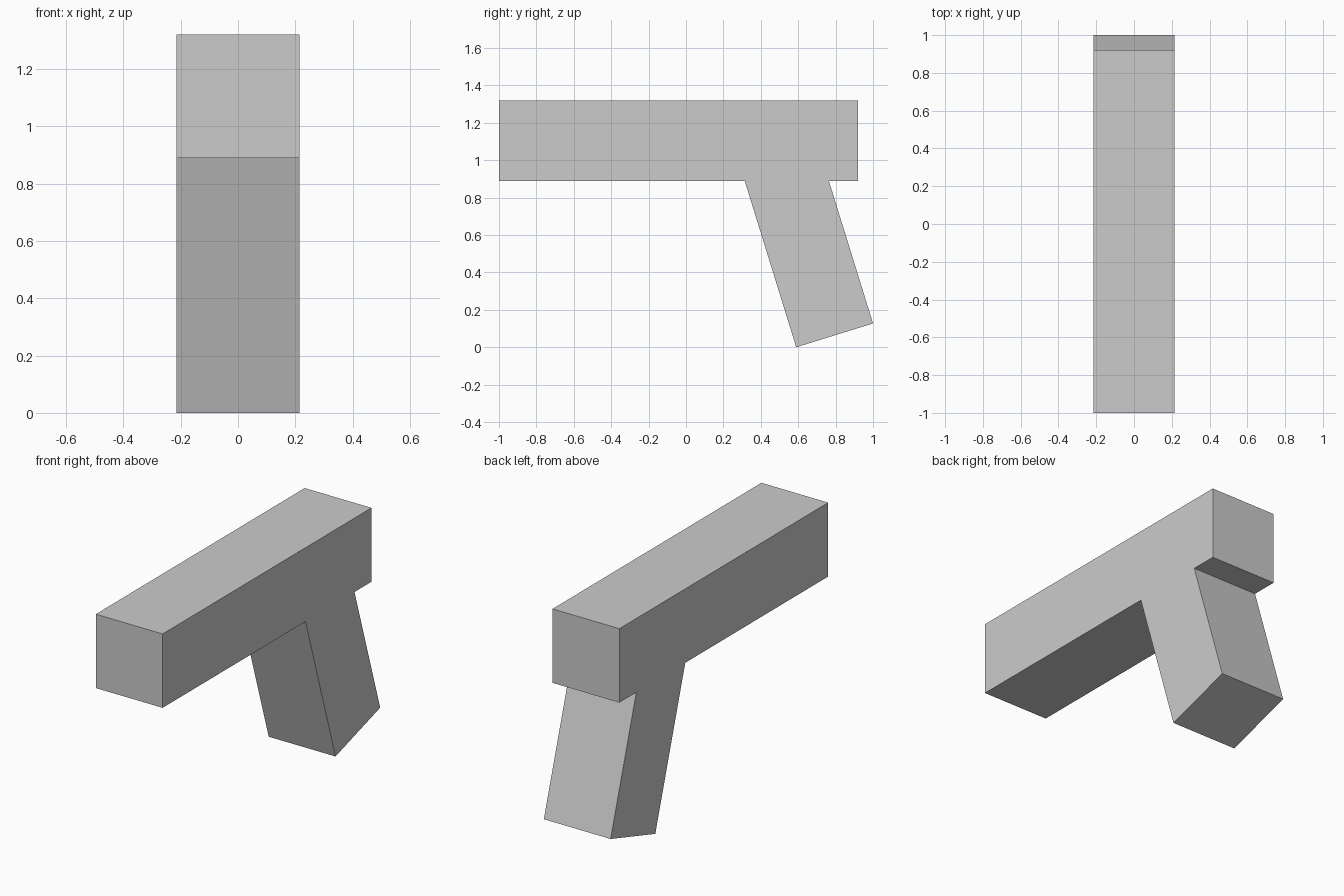
import bpy, bmesh
from math import radians, sin, cos, tan

if "Cube" in bpy.data.objects:
    bpy.data.objects.remove(bpy.data.objects["Cube"])

HALF = 0.215                       # half of the square section
SIDE = 2 * HALF
BACK, END, LOW, HIGH = -1.0, 0.92, 0.89, 1.32
TILT = radians(17.2)


def extrude_profile(name, profile, half_width):
    """Extrude a (y, z) outline symmetrically along x."""
    bm = bmesh.new()
    face = bm.faces.new([bm.verts.new((-half_width, y, z)) for y, z in profile])
    ext = bmesh.ops.extrude_face_region(bm, geom=[face])
    moved = [g for g in ext["geom"] if isinstance(g, bmesh.types.BMVert)]
    bmesh.ops.translate(bm, verts=moved, vec=(2 * half_width, 0, 0))
    bmesh.ops.recalc_face_normals(bm, faces=bm.faces)
    mesh = bpy.data.meshes.new(name)
    bm.to_mesh(mesh)
    bm.free()
    obj = bpy.data.objects.new(name, mesh)
    bpy.context.collection.objects.link(obj)
    return obj


# Tilted grip corners: outer toe sits at y = 1, inner heel on the ground
toe = (1.0, SIDE * sin(TILT))
heel = (1.0 - SIDE * cos(TILT), 0.0)


def meet_barrel(corner):
    """Follow the grip edge up to the underside of the barrel."""
    y, z = corner
    return (y - (LOW - z) * tan(TILT), LOW)


# Barrel and grip as one continuous solid
extrude_profile("barrel_and_grip", [
    (BACK, LOW), meet_barrel(heel), heel, toe, meet_barrel(toe),
    (END, LOW), (END, HIGH), (BACK, HIGH),
], HALF)
